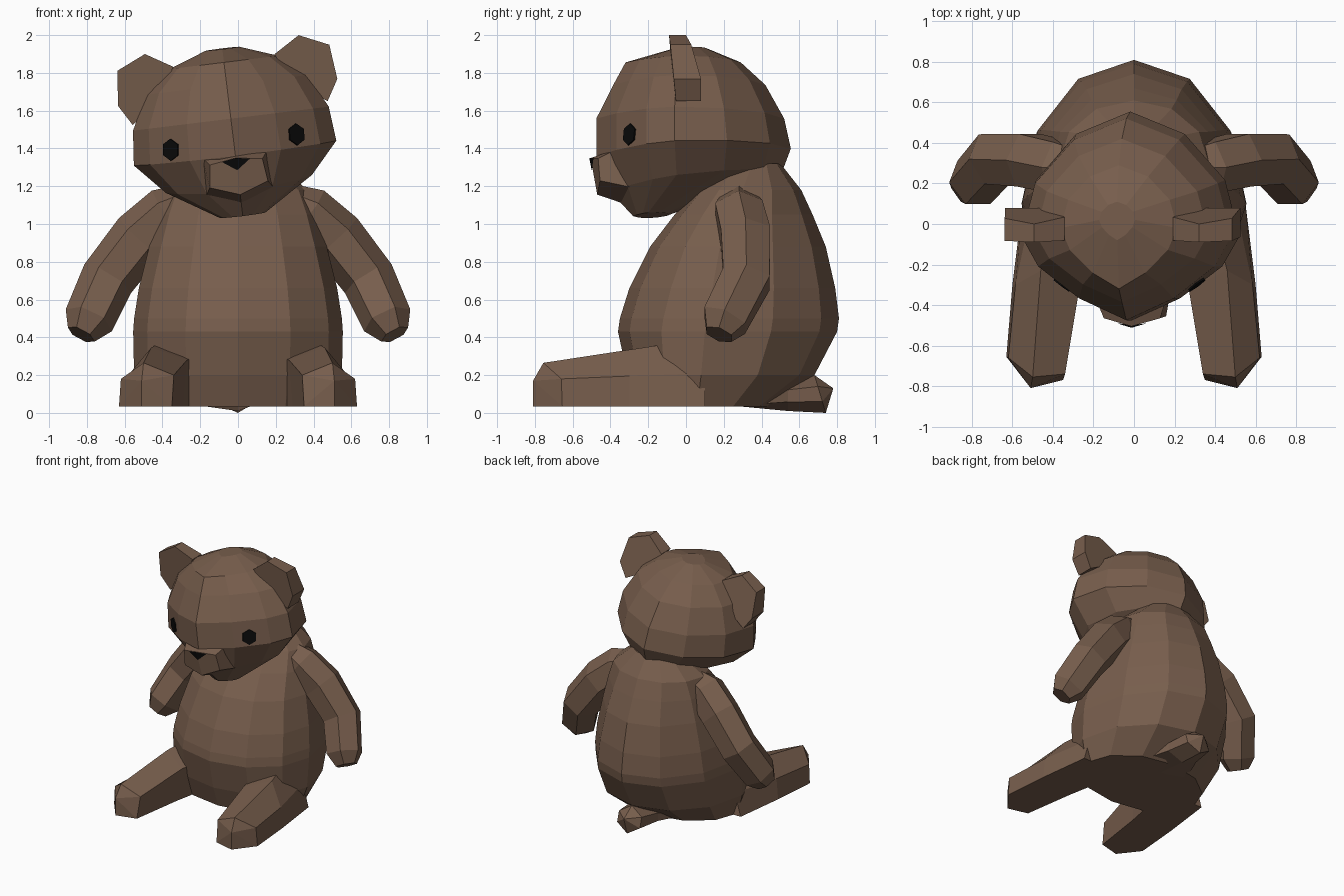
import bpy, math
from mathutils import Vector, Matrix

if "Cube" in bpy.data.objects:
    bpy.data.objects.remove(bpy.data.objects["Cube"])


def material(name, rgb):
    m = bpy.data.materials.new(name)
    m.diffuse_color = (*rgb, 1)
    m.use_nodes = True
    m.node_tree.nodes["Principled BSDF"].inputs["Base Color"].default_value = m.diffuse_color
    return m


BROWN = material("brown_fur", (0.185, 0.111, 0.073))
BLACK = material("black", (0.003, 0.003, 0.003))


def make(name, verts, faces, mat=BROWN):
    """Flat-shaded mesh object with outward normals."""
    import bmesh
    me = bpy.data.meshes.new(name)
    me.from_pydata([tuple(v) for v in verts], [], faces)
    bm = bmesh.new()
    bm.from_mesh(me)
    bmesh.ops.recalc_face_normals(bm, faces=bm.faces)
    bm.to_mesh(me)
    bm.free()
    me.materials.append(mat)
    ob = bpy.data.objects.new(name, me)
    bpy.context.collection.objects.link(ob)
    return ob


def loft(name, rings, tip=None, mat=BROWN):
    """Skin a list of equal rings; the far end closes to a tip or a flat cap."""
    n = len(rings[0])
    verts = [v for r in rings for v in r]
    faces = [(i * n + j, i * n + (j + 1) % n, (i + 1) * n + (j + 1) % n, (i + 1) * n + j)
             for i in range(len(rings) - 1) for j in range(n)]
    faces.append(tuple(range(n)))
    last = (len(rings) - 1) * n
    if tip:
        verts.append(tip)
        faces += [(last + j, last + (j + 1) % n, len(verts) - 1) for j in range(n)]
    else:
        faces.append(tuple(range(last, last + n)))
    return make(name, verts, faces, mat)


def section(profile, z_front, z_back, yf, yc, yb, half):
    """Horizontal ring from a half profile of unit (x, y) points, front to back."""
    full = profile + [(-x, y) for x, y in profile[-2:0:-1]]
    ring = []
    for x, y in full:
        py = yc + y * (yc - yf if y < 0 else yb - yc)
        t = (py - yf) / (yb - yf)
        ring.append(Vector((x * half, py, z_front + t * (z_back - z_front))))
    return ring


# The head and everything on it leans to one side
TILT = (Matrix.Translation((0, 0, 1.25)) @ Matrix.Rotation(math.radians(-7), 4, 'Y')
        @ Matrix.Translation((0, 0, -1.25)))


def tilted(points):
    return [TILT @ Vector(p) for p in points]


# Body: pear-shaped stack of rings
ROUND = [(math.sin(a * math.pi / 6), -math.cos(a * math.pi / 6)) for a in range(7)]
body = [(.035, -.25, .06, .44, .50), (.20, -.31, .08, .68, .55), (.43, -.36, .10, .80, .555),
        (.50, -.35, .11, .81, .55), (.66, -.30, .14, .79, .525), (.88, -.19, .18, .74, .47),
        (1.05, -.06, .24, .67, .42), (1.18, .05, .30, .61, .37), (1.32, .2, .35, .5, .2)]
loft("body", [section(ROUND, z, z, f, c, b, h) for z, f, c, b, h in body])

# Head: wedge-fronted ball
WEDGE = [(0, -1), (.45, -.74), (.84, -.36), (1, 0), (.87, .45), (.5, .82), (0, 1)]
head = [(1.04, 1.05, -.28, -.2, -.08, .12), (1.17, 1.28, -.40, -.05, .51, .39),
        (1.36, 1.40, -.475, -.06, .555, .54), (1.56, 1.56, -.475, -.06, .52, .522),
        (1.74, 1.74, -.385, -.05, .42, .43), (1.86, 1.86, -.32, -.02, .29, .29),
        (1.93, 1.935, -.08, .02, .11, .09)]
head_ob = loft("head", [tilted(section(WEDGE, *r)) for r in head])

# Muzzle: six-sided snout, creased down the middle
front = [(-.14, -.465, 1.33), (0, -.505, 1.35), (.14, -.465, 1.33),
         (.155, -.455, 1.21), (0, -.47, 1.155), (-.155, -.455, 1.21)]
back = [(-.175, -.37, 1.375), (0, -.38, 1.39), (.175, -.37, 1.375),
        (.18, -.28, 1.17), (0, -.31, 1.10), (-.18, -.28, 1.17)]
sides = [(j, (j + 1) % 6, 6 + (j + 1) % 6, 6 + j) for j in range(6)]
make("muzzle", tilted(front + back),
     sides + [(0, 1, 4, 5), (1, 2, 3, 4), (6, 7, 10, 11), (7, 8, 9, 10)])

# Nose: black triangle folded over the crease
make("nose", tilted([(-.075, -.49, 1.338), (0, -.512, 1.35), (.075, -.49, 1.338),
                     (0, -.499, 1.285)]), [(0, 1, 3), (1, 2, 3)], BLACK)

bpy.context.view_layer.update()
ear_outline = [(.27, 1.87), (.41, 1.955), (.565, 1.885), (.585, 1.70), (.52, 1.59), (.36, 1.70)]
arm_path = [(.26, .28, 1.12, .10), (.37, .28, 1.06, .145), (.52, .315, .93, .15),
            (.69, .32, .71, .145), (.79, .205, .49, .135), (.83, .175, .415, .08)]
# Leg sections: bottom inner, bottom middle, bottom outer, outer, ridge, inner
leg_rings = [
    [(.2, .1, .035), (.4, .1, .035), (.55, .1, .035), (.5, .1, .21), (.4, 0, .38), (.2, 0, .3)],
    [(.29, -.36, .035), (.45, -.33, .035), (.60, -.3, .035), (.585, -.3, .195),
     (.46, -.23, .345), (.27, -.32, .28)],
    [(.35, -.77, .035), (.51, -.81, .035), (.63, -.655, .035), (.62, -.66, .18),
     (.50, -.755, .265), (.34, -.74, .2)]]

for side, s in (("right", 1), ("left", -1)):
    # Ear: thin slab, thicker toward its root
    slab = [[(s * x, -.09 + .1 * (1.955 - z), z) for x, z in ear_outline],
            [(s * x, min(.0 + .4 * (1.955 - z), .08), z) for x, z in ear_outline]]
    loft(side + "_ear", [tilted(r) for r in slab])

    # Eye: hexagonal plate lying on the head
    _, spot, normal, _ = head_ob.closest_point_on_mesh(TILT @ Vector((s * .335, -.3, 1.435)))
    place = Matrix.Translation(spot) @ normal.to_track_quat('Z', 'Y').to_matrix().to_4x4()
    hexagon = [(math.radians(30 + 60 * k)) for k in range(6)]
    loft(side + "_eye", [[place @ Vector((.055 * math.cos(a), .058 * math.sin(a), h))
                          for a in hexagon] for h in (0, .009)], mat=BLACK)

    # Arm: bent six-sided tube with a tapered paw
    pts = [Vector(p[:3]) for p in arm_path]
    rings = []
    for i, p in enumerate(pts):
        t = (pts[min(i + 1, len(pts) - 1)] - pts[max(i - 1, 0)]).normalized()
        u = t.cross(Vector((0, 1, 0))).normalized()
        v = t.cross(u)
        ring = [p + arm_path[i][3] * (u * math.cos(a) + v * math.sin(a))
                for a in (k * math.pi / 3 for k in range(6))]
        rings.append([Vector((s * q.x, q.y, q.z)) for q in ring])
    loft(side + "_arm", rings)

    # Leg: flat-bottomed with a pointed toe
    loft(side + "_leg", [[(s * x, y, z) for x, y, z in r] for r in leg_rings],
         tip=(s * .51, -.81, .17))

# Tail: small stub that touches the ground
tail = [(.30, .32, .22, .033, .06), (.54, .54, .13, .01, .17), (.74, .68, .10, 0, .20)]
loft("tail", [[(0, yl, lo), (w, yl * .7 + yh * .3, lo + .3 * (hi - lo)),
               (w, yl * .3 + yh * .7, lo + .7 * (hi - lo)), (0, yh, hi),
               (-w, yl * .3 + yh * .7, lo + .7 * (hi - lo)),
               (-w, yl * .7 + yh * .3, lo + .3 * (hi - lo))]
              for yl, yh, w, lo, hi in tail], tip=(0, .78, .13))
